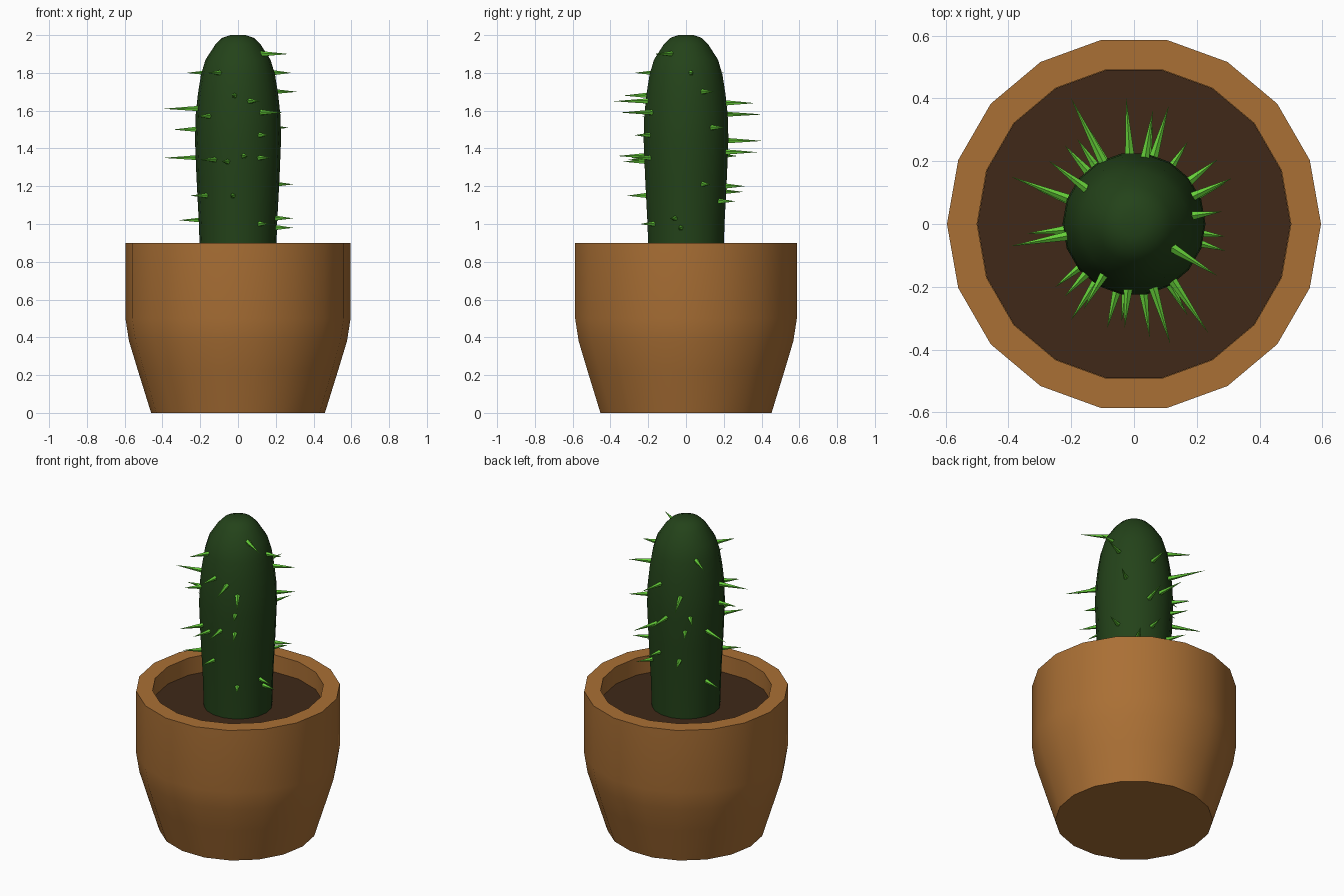
import bpy, bmesh, math
from mathutils import Vector, Matrix

if "Cube" in bpy.data.objects:
    bpy.data.objects.remove(bpy.data.objects["Cube"])


def material(name, rgb):
    m = bpy.data.materials.new(name)
    m.diffuse_color = (*rgb, 1)
    m.use_nodes = True
    m.node_tree.nodes["Principled BSDF"].inputs["Base Color"].default_value = m.diffuse_color
    return m


def finish(bm, name, mat, angle=None):
    bmesh.ops.recalc_face_normals(bm, faces=bm.faces)
    me = bpy.data.meshes.new(name)
    bm.to_mesh(me)
    bm.free()
    ob = bpy.data.objects.new(name, me)
    bpy.context.collection.objects.link(ob)
    me.materials.append(mat)
    if angle:
        bpy.ops.object.select_all(action='DESELECT')
        ob.select_set(True)
        bpy.context.view_layer.objects.active = ob
        bpy.ops.object.shade_smooth_by_angle(angle=math.radians(angle))
    return ob


def lathe(name, profile, sides, mat, angle=None):
    """Spin an (r, z) profile round z and cap both ends."""
    bm = bmesh.new()
    rings = [[bm.verts.new((r * math.cos(math.tau * i / sides),
                            r * math.sin(math.tau * i / sides), z))
              for i in range(sides)] for r, z in profile]
    for a, b in zip(rings, rings[1:]):
        for i in range(sides):
            j = (i + 1) % sides
            bm.faces.new((a[i], a[j], b[j], b[i]))
    bm.faces.new(rings[0])
    bm.faces.new(rings[-1])
    return finish(bm, name, mat, angle)


clay = material("clay", (0.40, 0.16, 0.035))
earth = material("earth", (0.05, 0.022, 0.009))
green = material("dark_green", (0.017, 0.055, 0.01))
lime = material("light_green", (0.13, 0.62, 0.04))

# Pot with thick rim, and the soil filling it
lathe("pot", [(0.46, 0), (0.53, 0.225), (0.577, 0.38), (0.596, 0.5),
              (0.596, 0.9), (0.5, 0.9), (0.5, 0.77)], 18, clay, 35)
lathe("soil", [(0.499, 0.77), (0.499, 0.79)], 18, earth)

# Cactus body
BODY = [(0.2, 0.78), (0.207, 1.0), (0.22, 1.25), (0.228, 1.45), (0.224, 1.58),
        (0.212, 1.69), (0.196, 1.79), (0.172, 1.87), (0.12, 1.95),
        (0.085, 1.985), (0.04, 2.0)]
lathe("cactus_body", BODY, 18, green, 40)


def body_radius(z):
    for (r0, z0), (r1, z1) in zip(BODY, BODY[1:]):
        if z0 <= z <= z1:
            return r0 + (r1 - r0) * (z - z0) / (z1 - z0)


# Spines: horizontal thin cones, given by their tips
TIPS = [(-.2, .4, 1.58), (-.025, .4, 1.44), (.11, .375, 1.38), (.06, .36, 1.64),
        (-.14, .3, 1.17), (.17, .26, 1.12), (.265, .205, 1.51), (.31, .145, 1.7),
        (.28, .04, 1.8), (.29, -.04, .98), (.29, -.085, 1.03), (.265, -.165, 1.9),
        (.235, -.345, 1.59), (.115, -.38, 1.65), (.16, -.27, 1.47),
        (.05, -.36, 1.36), (-.03, -.33, 1.68), (-.085, -.33, 1.33),
        (-.2, -.305, 1.34), (-.25, -.2, 1.15), (-.39, -.07, 1.61),
        (-.39, .15, 1.35), (-.34, -.03, 1.5), (-.31, .11, 1.02),
        (-.27, .2, 1.8), (-.22, .25, 1.45), (.17, -.29, 1.35),
        (.29, .13, 1.21), (-.16, -.27, 1.8), (-.04, -.31, 1.15),
        (-.18, .27, 1.36), (.06, .31, 1.2), (-.22, -.23, 1.57), (.16, -.24, 1.0)]
bm = bmesh.new()
for x, y, z in TIPS:
    tip = Vector((x, y, z))
    out = Vector((x, y, 0)).normalized()
    base = out * (body_radius(z) - 0.015) + Vector((0, 0, z))
    length = (tip - base).length
    mat = (Matrix.Translation((tip + base) / 2)
           @ out.to_track_quat('Z', 'Y').to_matrix().to_4x4())
    bmesh.ops.create_cone(bm, cap_ends=True, segments=5, radius1=0.016,
                          radius2=0.0005, depth=length, matrix=mat)
finish(bm, "cactus_spines", lime)
